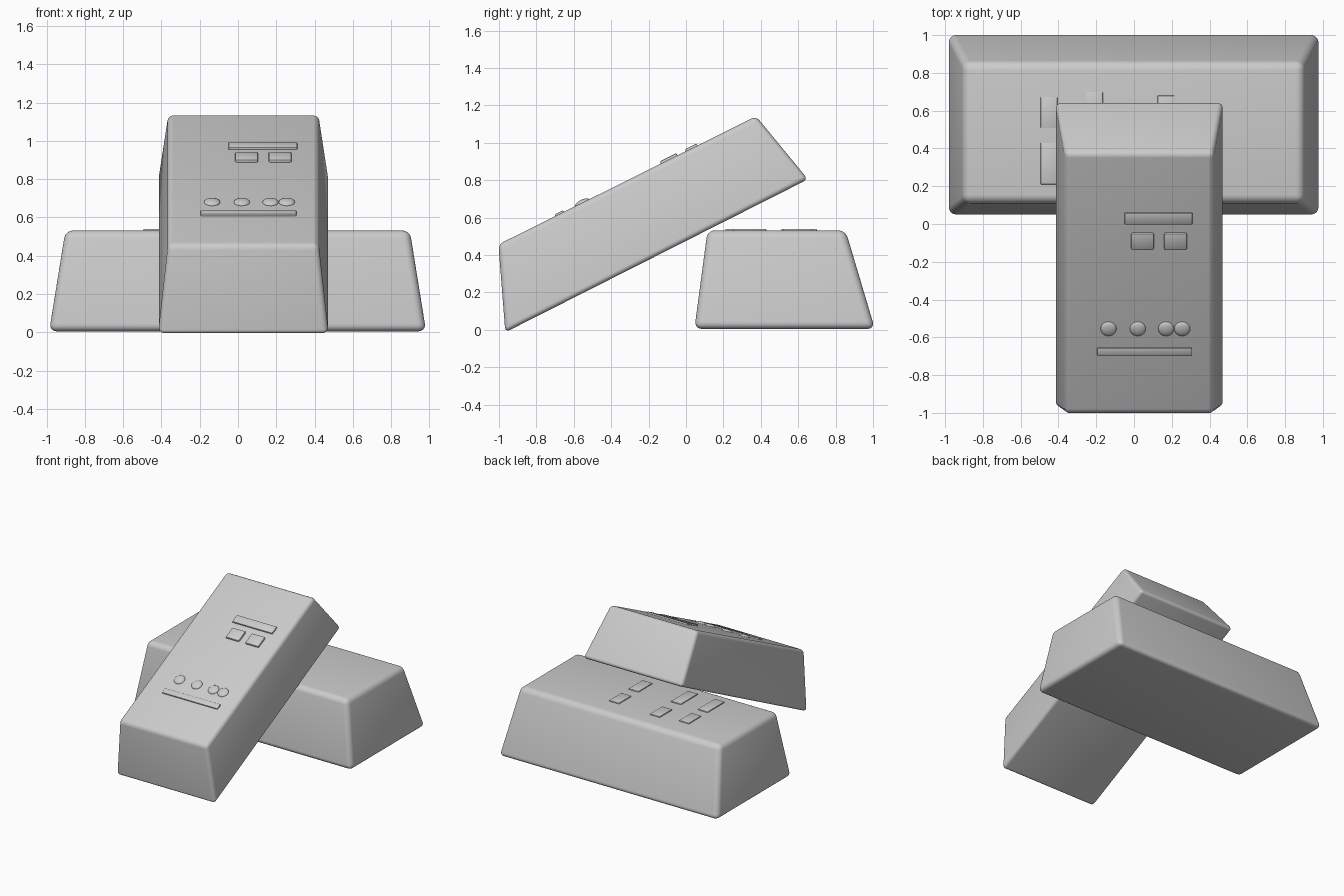
import bpy, bmesh, math
from mathutils import Matrix, Vector

if "Cube" in bpy.data.objects:
    bpy.data.objects.remove(bpy.data.objects["Cube"])


def finish(name, bm, bevel, segments):
    bmesh.ops.recalc_face_normals(bm, faces=bm.faces)
    bmesh.ops.bevel(bm, geom=bm.edges[:], offset=bevel, segments=segments,
                    profile=0.5, affect='EDGES', clamp_overlap=True)
    mesh = bpy.data.meshes.new(name)
    bm.to_mesh(mesh)
    bm.free()
    ob = bpy.data.objects.new(name, mesh)
    bpy.context.collection.objects.link(ob)
    bpy.ops.object.select_all(action='DESELECT')
    ob.select_set(True)
    bpy.context.view_layer.objects.active = ob
    bpy.ops.object.shade_smooth_by_angle(angle=math.radians(40))
    return ob


def ingot(name, profile, cx, half_bottom, half_top, bevel):
    """Side profile: bottom front, bottom back, top back, top front."""
    bm = bmesh.new()
    widths = (half_bottom, half_bottom, half_top, half_top)
    left, right = [[bm.verts.new((cx + s * w, y, z))
                    for (y, z), w in zip(profile, widths)] for s in (-1, 1)]
    bm.faces.new(left)
    bm.faces.new(right)
    for i in range(4):
        j = (i + 1) % 4
        bm.faces.new((left[i], left[j], right[j], right[i]))
    return finish(name, bm, bevel, 5)


def pad(name, frame, x, y, w, d, h):
    """Plain raised block lying on the surface given by frame."""
    bm = bmesh.new()
    bmesh.ops.create_cube(bm, size=1)
    bmesh.ops.scale(bm, vec=(w, d, 2 * h), verts=bm.verts)
    ob = finish(name, bm, h * 0.6, 2)
    ob.matrix_world = frame @ Matrix.Translation((x, y, 0))


def stud(name, frame, x, y, r, h):
    """Plain raised dome."""
    bm = bmesh.new()
    bmesh.ops.create_uvsphere(bm, u_segments=24, v_segments=12, radius=1)
    bmesh.ops.scale(bm, vec=(r, r, h), verts=bm.verts)
    mesh = bpy.data.meshes.new(name)
    bm.to_mesh(mesh)
    bm.free()
    mesh.shade_smooth()
    ob = bpy.data.objects.new(name, mesh)
    bpy.context.collection.objects.link(ob)
    ob.matrix_world = frame @ Matrix.Translation((x, y, 0))


# Flat bar lying across the back
ingot("lower_bar", [(0.045, 0.005), (1.01, 0.005), (0.853, 0.532), (0.115, 0.532)],
      -0.002, 0.985, 0.9, 0.04)

# Bar leaning on top of it
front_top, back_top = Vector((0, -1.003, 0.457)), Vector((0, 0.375, 1.142))
ingot("leaning_bar", [(-0.966, -0.013), (0.652, 0.805),
                      back_top.yz, front_top.yz],
      0.028, 0.445, 0.393, 0.028)

# Blank stamped pads on the flat bar
flat = Matrix.Translation((0, 0, 0.532))
for i, (x, y, d) in enumerate([(-0.45, 0.32, 0.22), (-0.45, 0.59, 0.16),
                               (-0.21, 0.32, 0.22), (-0.21, 0.62, 0.16),
                               (0.17, 0.34, 0.18), (0.17, 0.6, 0.16)]):
    pad(f"lower_pad_{i}", flat, x, y, 0.09, d, 0.008)

# Blank stamped pads and studs on the leaning bar
slope = back_top - front_top
angle = math.atan2(slope.z, slope.y)
leaning = Matrix.Translation(front_top) @ Matrix.Rotation(angle, 4, 'X')


def along(y):
    return (y - front_top.y) / math.cos(angle)


for i, x in enumerate((0.045, 0.22)):
    pad(f"square_pad_{i}", leaning, x, along(-0.09), 0.12, 0.1, 0.014)
pad("upper_strip", leaning, 0.13, along(0.03), 0.36, 0.07, 0.012)
pad("lower_strip", leaning, 0.055, along(-0.675), 0.5, 0.05, 0.01)
for i, x in enumerate((-0.135, 0.02, 0.17, 0.255)):
    stud(f"stud_{i}", leaning, x, along(-0.555), 0.042, 0.016)
